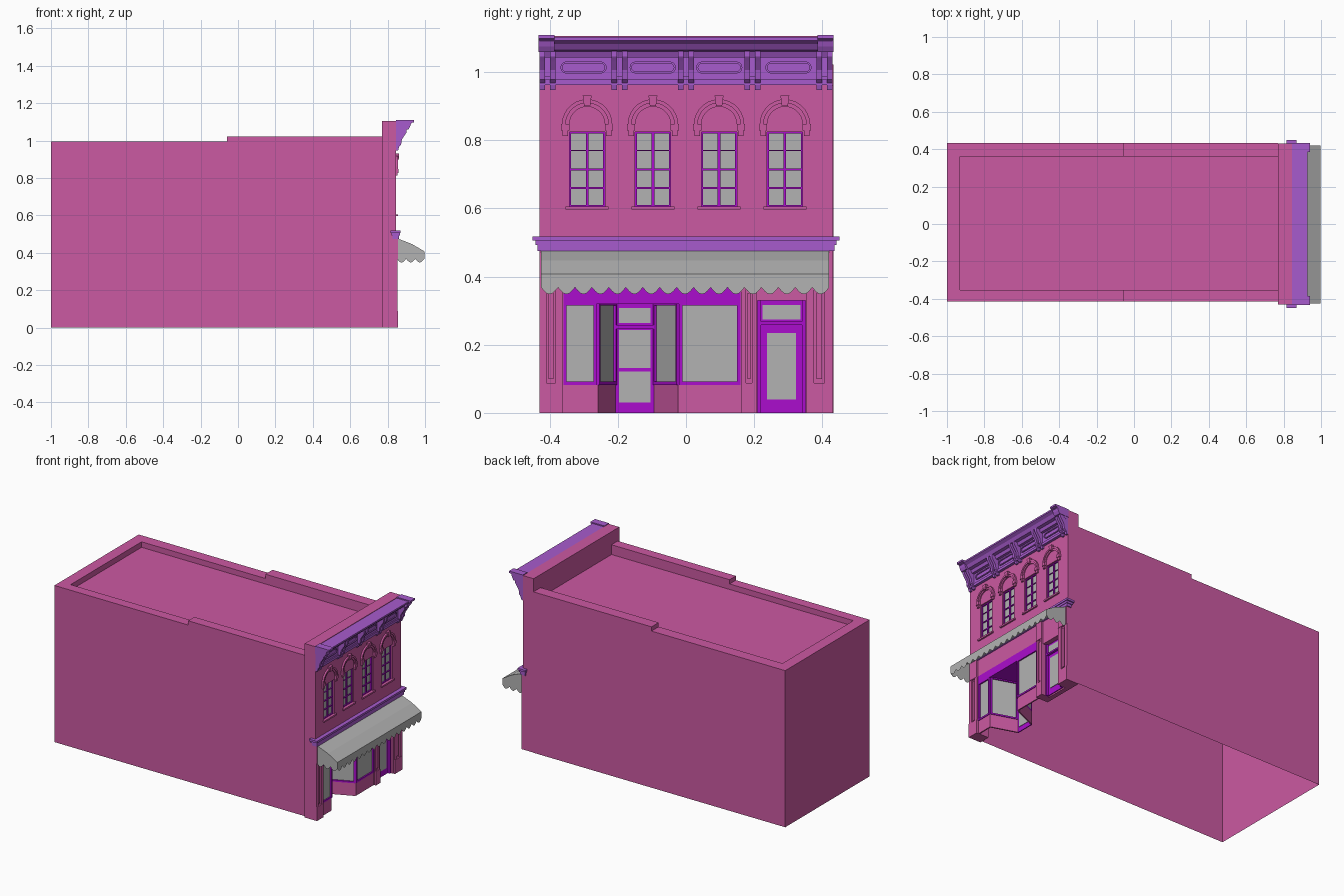
import bpy, bmesh, math
from mathutils import Vector

cube = bpy.data.objects.get("Cube")
if cube:
    bpy.data.objects.remove(cube, do_unlink=True)


def material(name, rgb):
    m = bpy.data.materials.new(name)
    m.use_nodes = True
    m.diffuse_color = (*rgb, 1)
    m.node_tree.nodes["Principled BSDF"].inputs["Base Color"].default_value = (*rgb, 1)
    return m


PINK = material("pink brick", (0.60, 0.10, 0.36))
TRIM = material("violet cornice", (0.39, 0.105, 0.61))
BRIGHT = material("bright purple paint", (0.41, 0.004, 0.61))
GREY = material("grey glass and canvas", (0.45, 0.45, 0.45))


def finish(name, bm, mat, recalc=True):
    if recalc:
        bmesh.ops.recalc_face_normals(bm, faces=bm.faces)
    me = bpy.data.meshes.new(name)
    bm.to_mesh(me)
    bm.free()
    me.materials.append(mat)
    ob = bpy.data.objects.new(name, me)
    bpy.context.scene.collection.objects.link(ob)
    return ob


def add_box(bm, x, y, z):
    vs = bmesh.ops.create_cube(bm, size=1)["verts"]
    for v in vs:
        v.co = [lo + (c + 0.5) * (hi - lo) for c, (lo, hi) in zip(v.co, (x, y, z))]


def box(name, x, y, z, mat):
    bm = bmesh.new()
    add_box(bm, x, y, z)
    return finish(name, bm, mat)


def extrude(name, pts, vec, mat):
    bm = bmesh.new()
    face = bm.faces.new([bm.verts.new(p) for p in pts])
    new = bmesh.ops.extrude_face_region(bm, geom=[face], use_keep_orig=True)["geom"]
    for v in new:
        if isinstance(v, bmesh.types.BMVert):
            v.co += Vector(vec)
    return finish(name, bm, mat)


def along_y(name, profile, y0, y1, mat):
    return extrude(name, [(x, y0, z) for x, z in profile], (0, y1 - y0, 0), mat)


def raised_band(name, outer, inner, x0, x1, mat, closed=False):
    """Flat moulding on the facade between two (y, z) outlines."""
    bm = bmesh.new()
    rows = [[bm.verts.new((x, *p)) for p in line]
            for line, x in ((outer, x0), (outer, x1), (inner, x1), (inner, x0))]
    n = len(outer)
    for a, b in zip(rows, rows[1:]):
        for i in range(n if closed else n - 1):
            j = (i + 1) % n
            bm.faces.new((a[i], a[j], b[j], b[i]))
    return finish(name, bm, mat)


def panel(name, a, b, s0, s1, z0, z1, o0, o1, mat):
    """Upright plate on the plan line a-b, from s0 to s1 along it."""
    a, b = Vector(a), Vector(b)
    d = (b - a).normalized()
    n = Vector((d.y, -d.x))
    pts = [a + d * s + n * o for s, o in ((s0, o0), (s1, o0), (s1, o1), (s0, o1))]
    return extrude(name, [(p.x, p.y, z0) for p in pts], (0, 0, z1 - z0), mat)


def glazed(name, a, b, z0, z1, rim):
    w = (Vector(b) - Vector(a)).length
    panel(name + "_glass", a, b, 0, w, z0, z1, -0.003, 0, GREY)
    for s0, s1 in ((0, rim), (w - rim, w)):
        panel(name + "_stile", a, b, s0, s1, z0, z1, -0.004, 0.008, BRIGHT)
    for r0, r1 in ((z0, z0 + rim), (z1 - rim, z1)):
        panel(name + "_rail", a, b, rim, w - rim, r0, r1, -0.004, 0.008, BRIGHT)


# Main block: open below and towards the facade
Y0, Y1, ROOF, WALL = -0.415, 0.432, 0.96, 0.845
bm = bmesh.new()
add_box(bm, (-1, 0.77), (Y0, Y1), (0, ROOF))
bm.normal_update()
bmesh.ops.delete(bm, geom=[f for f in bm.faces if f.normal.z < -0.5 or f.normal.x > 0.5],
                 context="FACES")
finish("main_block", bm, PINK, recalc=False)
for ya, yb in ((Y0, -0.352), (0.36, Y1)):
    box("low_parapet", (-1, -0.06), (ya, yb), (ROOF, 0.995), PINK)
    box("high_parapet", (-0.06, 0.77), (ya, yb), (ROOF, 1.022), PINK)
box("rear_parapet", (-1, -0.93), (-0.352, 0.36), (ROOF, 0.995), PINK)

# Facade slab with window, shop and door openings
WINDOWS = [-0.29, -0.097, 0.097, 0.29]
SHOP, DOOR = (-0.36, 0.16), (0.21, 0.35)
facade = box("facade", (0.77, WALL), (-0.43, 0.43), (0, 1.105), PINK)
bm = bmesh.new()
for c in WINDOWS:
    add_box(bm, (0.82, 0.9), (c - 0.052, c + 0.052), (0.605, 0.824))
add_box(bm, (0.7, 0.95), SHOP, (-0.1, 0.37))
add_box(bm, (0.8, 0.95), DOOR, (-0.1, 0.33))
cutter = finish("opening_cutter", bm, PINK)
cutter.hide_render = True
cut = facade.modifiers.new("openings", "BOOLEAN")
cut.object, cut.operation, cut.solver = cutter, "DIFFERENCE", "EXACT"
bpy.context.view_layer.update()
graph = bpy.context.evaluated_depsgraph_get()
cut_mesh = bpy.data.meshes.new_from_object(facade.evaluated_get(graph))
facade.modifiers.clear()
facade.data = cut_mesh
bpy.data.objects.remove(cutter, do_unlink=True)


# Upper windows with arched hoods
def arc(c, z, r, steps=14):
    return [(c + r * math.cos(math.pi * i / steps), z + r * math.sin(math.pi * i / steps))
            for i in range(steps + 1)]


for c in WINDOWS:
    a, b = (0.828, c - 0.052), (0.828, c + 0.052)
    glazed("window", a, b, 0.605, 0.824, 0.005)
    panel("window_mullion", a, b, 0.048, 0.056, 0.61, 0.819, 0, 0.007, BRIGHT)
    for z, h in ((0.66, 0.003), (0.714, 0.003), (0.77, 0.0015)):
        panel("window_bar", a, b, 0.005, 0.099, z - h, z + h, 0, 0.006, BRIGHT)
    box("window_sill", (WALL, 0.855), (c - 0.063, c + 0.063), (0.596, 0.606), PINK)
    for r0, r1, x in ((0.074, 0.063, 0.856), (0.063, 0.052, 0.851)):
        raised_band("window_arch", arc(c, 0.846, r0), arc(c, 0.846, r1), WALL, x, PINK)
    for s in (-1, 1):
        y = c + s * 0.064
        box("arch_stop", (WALL, 0.858), (y - 0.012, y + 0.012), (0.828, 0.848), PINK)
        box("arch_stop_drop", (WALL, 0.854), (y - 0.008, y + 0.008), (0.812, 0.828), PINK)
    key = [(c - 0.009, 0.9), (c + 0.009, 0.9), (c + 0.013, 0.931), (c - 0.013, 0.931)]
    extrude("keystone", [(WALL, *p) for p in key], (0.016, 0, 0), PINK)

# Top cornice: frieze, crown, end blocks and paired brackets
box("frieze", (WALL, 0.855), (-0.43, 0.43), (0.962, 1.06), TRIM)
box("frieze_string", (WALL, 0.862), (-0.43, 0.43), (0.962, 0.978), TRIM)
crown = [(WALL, 1.042), (0.872, 1.042), (0.88, 1.06), (0.898, 1.064), (0.91, 1.082),
         (0.928, 1.092), (0.928, 1.102), (WALL, 1.102)]
along_y("crown", crown, -0.43, 0.43, TRIM)
block = [(WALL, 1.058), (0.91, 1.058), (0.92, 1.075), (0.926, 1.094), (0.942, 1.098),
         (0.942, 1.109), (WALL, 1.109)]
bracket = [(WALL, 0.947), (0.856, 0.947), (0.862, 0.968), (0.872, 0.978), (0.876, 1.005),
           (0.892, 1.03), (0.902, 1.045), (0.902, 1.062), (WALL, 1.062)]
for s in (-1, 1):
    ya, yb = sorted((s * 0.432, s * 0.386))
    along_y("cornice_end_block", block, ya, yb, TRIM)
SPOTS = [-0.406, -0.195, 0, 0.195, 0.406]
for c in SPOTS:
    box("bracket_back", (WALL, 0.864), (c - 0.022, c + 0.022), (0.985, 1.055), TRIM)
    for s in (-1, 1):
        y = c + s * 0.015
        along_y("bracket", bracket, y - 0.008, y + 0.008, TRIM)
for ya, yb in zip(SPOTS, SPOTS[1:]):
    c = (ya + yb) / 2

    def stadium(r):
        ends = [(s, t) for s in (1, -1) for t in range(7)]
        ang = [math.pi * (t / 6 - 0.5) + (math.pi if s < 0 else 0) for s, t in ends]
        return [(c + s * 0.05 + r * math.cos(q), 1.013 + r * math.sin(q))
                for (s, t), q in zip(ends, ang)]
    raised_band("frieze_panel", stadium(0.018), stadium(0.012), 0.855, 0.861, TRIM, True)

# Cornice above the shop
for x0, x1, y, z0, z1 in ((0.825, 0.861, 0.436, 0.475, 0.492),
                          (0.82, 0.865, 0.441, 0.492, 0.505),
                          (0.815, 0.87, 0.45, 0.505, 0.518)):
    box("shop_cornice", (x0, x1), (-y, y), (z0, z1), TRIM)

# Pilasters with sunk panels
for ya, yb in ((-0.43, -0.362), (0.162, 0.208), (0.352, 0.43)):
    box("pilaster_base", (WALL, 0.856), (ya, yb), (0, 0.088), PINK)
    box("pilaster_cap", (WALL, 0.856), (ya, yb), (0.365, 0.475), PINK)
    w = (yb - ya) * 0.3
    for e0, e1 in ((ya, ya + w), (yb - w, yb)):
        box("pilaster_edge", (WALL, 0.854), (e0, e1), (0.088, 0.365), PINK)
    m = (ya + yb) / 2
    box("pilaster_panel", (WALL, 0.85), (m - w * 0.35, m + w * 0.35), (0.1, 0.352), PINK)

# Shopfront with a splayed, recessed entrance
plan = [(0.838, -0.36), (0.838, -0.262), (0.68, -0.21), (0.68, -0.09), (0.838, -0.02), (0.838, 0.16)]
for i, (a, b) in enumerate(zip(plan, plan[1:])):
    w = (Vector(b) - Vector(a)).length
    if i == 2:
        panel("shop_door", a, b, 0, w, 0, 0.325, -0.006, 0, BRIGHT)
        for z0, z1 in ((0.03, 0.122), (0.132, 0.243), (0.264, 0.308)):
            panel("shop_door_glass", a, b, 0.014, w - 0.014, z0, z1, 0, 0.003, GREY)
        panel("shop_door_rail", a, b, 0, w, 0.246, 0.258, 0, 0.01, BRIGHT)
    else:
        panel("bulkhead", a, b, 0, w, 0, 0.082, -0.004, 0.004, PINK)
        glazed("shop_window", a, b, 0.082, 0.325, 0.01)
extrude("entrance_ceiling", [(x, y, 0.322) for x, y in plan[1:5]], (0, 0, 0.006), BRIGHT)
box("shop_signboard", (0.82, 0.846), SHOP, (0.32, 0.37), BRIGHT)

# Side door
a, b = (0.815, DOOR[0]), (0.815, DOOR[1])
panel("side_door", a, b, 0, 0.14, 0, 0.33, -0.005, 0, BRIGHT)
panel("side_door_glass", a, b, 0.028, 0.113, 0.04, 0.235, 0, 0.004, GREY)
panel("side_transom", a, b, 0.014, 0.126, 0.274, 0.316, 0, 0.004, GREY)
panel("side_door_head", a, b, 0, 0.14, 0.258, 0.268, 0, 0.014, BRIGHT)
for s in (0, 0.13):
    panel("side_door_jamb", a, b, s, s + 0.01, 0, 0.33, 0, 0.014, BRIGHT)

# Awning: sloping canvas and scalloped valance on three sides
slope = [(0.85, 0.478), (0.93, 0.447), (0.996, 0.408)]
bm = bmesh.new()
rows = [[bm.verts.new((x, y, z)) for x, z in slope] for y in (-0.425, 0.42)]
for i in range(2):
    bm.faces.new((rows[0][i], rows[0][i + 1], rows[1][i + 1], rows[1][i]))


def canvas_height(x):
    (xa, za), (xb, zb) = slope[:2] if x < slope[1][0] else slope[1:]
    return za + (zb - za) * (x - xa) / (xb - xa)


back, front = slope[0][0], slope[2][0]
for p, q, n in (((back, -0.425), (front, -0.425), 3), ((front, -0.425), (front, 0.42), 17),
                ((front, 0.42), (back, 0.42), 3)):
    last = None
    for i in range(n * 6 + 1):
        x, y = Vector(p).lerp(Vector(q), i / (n * 6))
        low = 0.368 - 0.02 * abs(math.sin(math.pi * i / 6))
        pair = bm.verts.new((x, y, canvas_height(x))), bm.verts.new((x, y, low))
        if last:
            bm.faces.new((last[0], last[1], pair[1], pair[0]))
        last = pair
bmesh.ops.remove_doubles(bm, verts=bm.verts, dist=0.0001)
finish("awning", bm, GREY, recalc=False)
